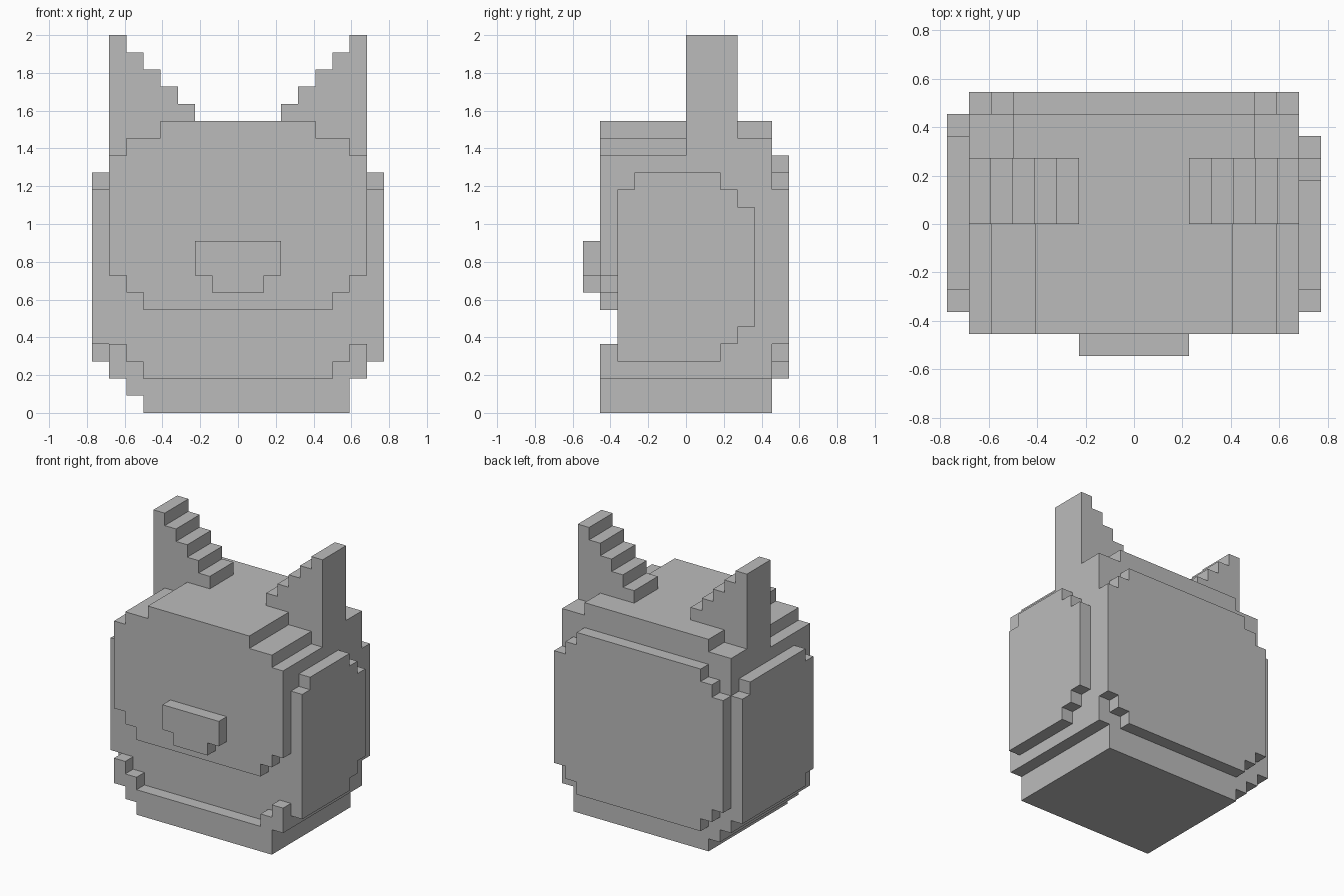
import bpy
import bmesh

cube = bpy.data.objects.get("Cube")
if cube:
    bpy.data.objects.remove(cube, do_unlink=True)

V = 1 / 11  # edge length of one block

grey = bpy.data.materials.new("plain grey")
grey.use_nodes = True
grey.diffuse_color = (0.5, 0.5, 0.5, 1)
grey.node_tree.nodes["Principled BSDF"].inputs["Base Color"].default_value = (0.5, 0.5, 0.5, 1)


def prism(name, profile, lo, hi, axis="y"):
    """Extrude a stepped profile, in blocks, along x or y."""
    def place(a, z, depth):
        return (a * V, depth * V, z * V) if axis == "y" else (depth * V, a * V, z * V)

    bm = bmesh.new()
    face = bm.faces.new([bm.verts.new(place(a, z, lo)) for a, z in profile])
    ext = bmesh.ops.extrude_face_region(bm, geom=[face], use_keep_orig=True)
    step = place(0, 0, hi - lo)
    moved = [g for g in ext["geom"] if isinstance(g, bmesh.types.BMVert)]
    bmesh.ops.translate(bm, verts=moved, vec=step)
    bmesh.ops.recalc_face_normals(bm, faces=bm.faces)
    mesh = bpy.data.meshes.new(name)
    bm.to_mesh(mesh)
    bm.free()
    mesh.materials.append(grey)
    obj = bpy.data.objects.new(name, mesh)
    bpy.context.collection.objects.link(obj)
    return obj


def both(chain):
    """Continue a chain of points with its mirror image."""
    return chain + [(-a, z) for a, z in reversed(chain)]


# Stepped outlines, running from +x to -x on top and back along the bottom
base = [(-7.5, 2), (-6.5, 2), (-6.5, 1), (-5.5, 1), (-5.5, 0),
        (6.5, 0), (6.5, 2), (7.5, 2)]
crown = both([(7.5, 15), (6.5, 15), (6.5, 16), (4.5, 16), (4.5, 17)])
rear_crown = both([(7.5, 16), (5.5, 16), (5.5, 17)])
muzzle_edge = both([(-7.5, 8), (-6.5, 8), (-6.5, 7), (-5.5, 7), (-5.5, 6)])
lip_edge = both([(7.5, 4), (6.5, 4), (6.5, 3), (5.5, 3), (5.5, 2)])

# Head: main block, rear block, upper face, lower jaw
prism("head_front", base + crown, -4, 3)
prism("head_rear", base + rear_crown, 3, 5)
prism("upper_face", muzzle_edge + crown, -5, -4)
prism("lower_jaw", base + lip_edge, -5, -4)

# Back plate with stepped corners
prism("back_plate",
      both([(7.5, 13), (6.5, 13), (6.5, 14), (5.5, 14), (5.5, 15)])
      + both([(-7.5, 4), (-6.5, 4), (-6.5, 3), (-5.5, 3), (-5.5, 2)]), 5, 6)

# Nose
prism("nose", both([(2.5, 10), (2.5, 8), (1.5, 8), (1.5, 7)]), -6, -5)

# Cheek plates
prism("left_cheek", [(-4, 3), (2, 3), (2, 4), (3, 4), (3, 5), (4, 5), (4, 12),
                     (3, 12), (3, 13), (2, 13), (2, 14), (-3, 14), (-3, 13),
                     (-4, 13)], 7.5, 8.5, "x")
prism("right_cheek", [(-4, 4), (-3, 4), (-3, 3), (5, 3), (5, 13), (4, 13),
                      (4, 14), (-3, 14), (-3, 13), (-4, 13)], -8.5, -7.5, "x")

# Stair-stepped ears, tallest on the outside
ear = [(2.5, 15), (7.5, 15), (7.5, 22)]
for i in range(5):
    ear += [(6.5 - i, 22 - i)]
    if i < 4:
        ear += [(6.5 - i, 21 - i)]
prism("left_ear", ear, 0, 3)
prism("right_ear", [(-a, z) for a, z in ear], 0, 3)
